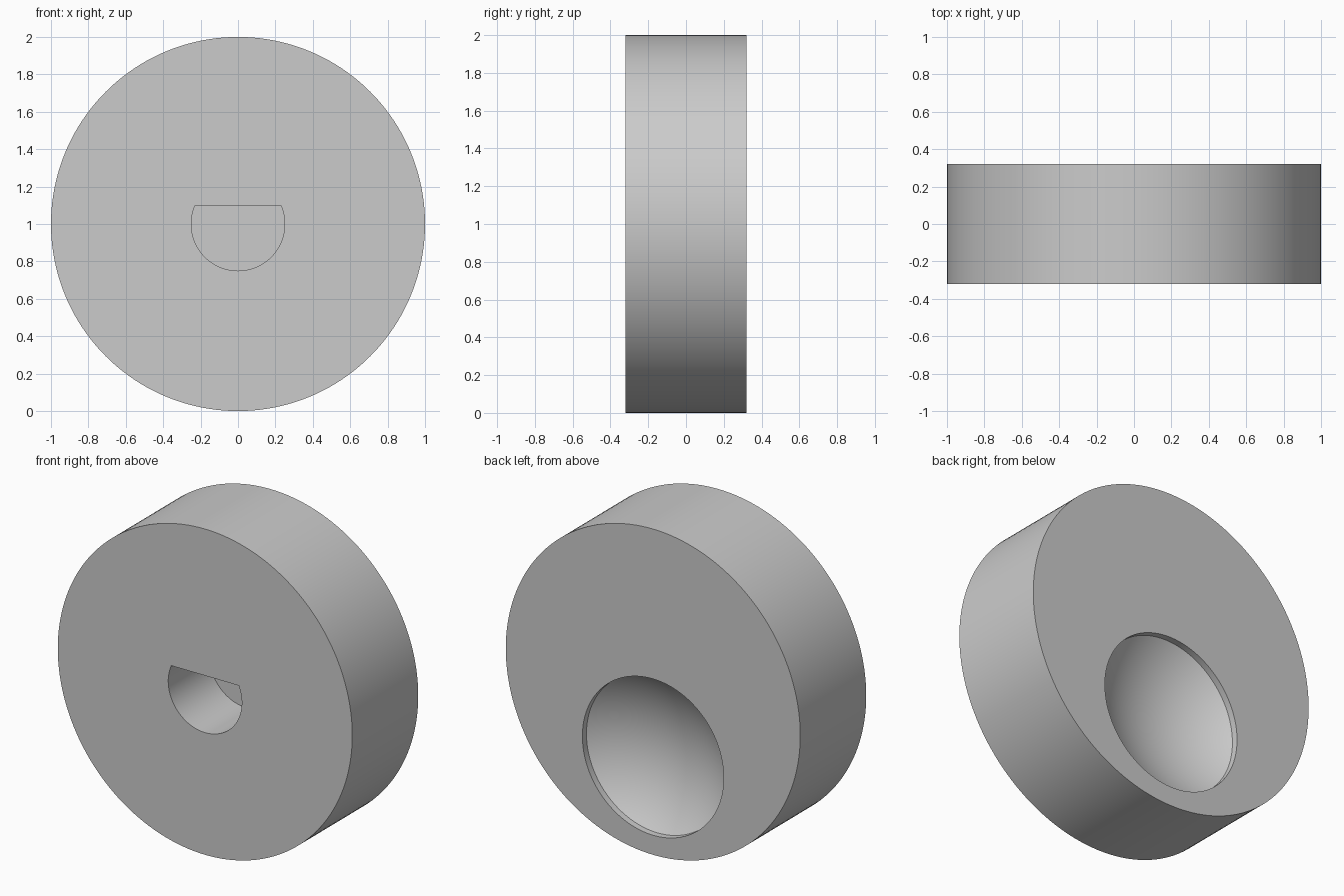
import bpy
import bmesh
from math import asin, cos, sin, pi, sqrt, radians
from mathutils import Vector

RADIUS, HALF = 1.0, 0.32              # disc radius and half thickness
BORE_R, BORE_FLAT, BORE_DEPTH = 0.25, 0.1, 0.4
DIMPLE_R, DIMPLE_Z, WALL, BOWL_R = 0.48, 0.6, 0.04, 0.8
OVERSHOOT = 0.1                       # cutters reach past the faces

cube = bpy.data.objects.get("Cube")
if cube:
    bpy.data.objects.remove(cube, do_unlink=True)

grey = bpy.data.materials.new("plain_grey")
grey.use_nodes = True
colour = (0.6, 0.6, 0.6, 1)
grey.diffuse_color = colour
grey.node_tree.nodes["Principled BSDF"].inputs["Base Color"].default_value = colour


def add_object(name, bm):
    bmesh.ops.recalc_face_normals(bm, faces=bm.faces)
    mesh = bpy.data.meshes.new(name)
    bm.to_mesh(mesh)
    bm.free()
    mesh.materials.append(grey)
    obj = bpy.data.objects.new(name, mesh)
    bpy.context.collection.objects.link(obj)
    return obj


def arc(radius, start, end, steps):
    angles = [start + (end - start) * i / steps for i in range(steps + 1)]
    return [(radius * cos(a), radius * sin(a)) for a in angles]


def prism(name, outline, y0, y1):
    """Extrude an xz outline, centred on the disc axis, along y."""
    bm = bmesh.new()
    face = bm.faces.new([bm.verts.new((x, y0, RADIUS + z)) for x, z in outline])
    grown = bmesh.ops.extrude_face_region(bm, geom=[face])["geom"]
    verts = [v for v in grown if isinstance(v, bmesh.types.BMVert)]
    bmesh.ops.translate(bm, verts=verts, vec=(0, y1 - y0, 0))
    return add_object(name, bm)


def lathe(name, profile, centre_z, steps):
    """Spin a (radius, y) profile round a y-parallel axis."""
    bm = bmesh.new()
    verts = [bm.verts.new((r, y, centre_z)) for r, y in profile]
    edges = [bm.edges.new(pair) for pair in zip(verts, verts[1:])]
    bmesh.ops.spin(bm, geom=verts + edges, cent=(0, 0, centre_z),
                   axis=Vector((0, 1, 0)), angle=2 * pi, steps=steps)
    bmesh.ops.remove_doubles(bm, verts=bm.verts, dist=0.0001)
    return add_object(name, bm)


# Main disc
disc = prism("knob_disc", arc(RADIUS, 0, 2 * pi, 160)[:-1], -HALF, HALF)

# D-shaped blind bore in the front
flat_angle = asin(BORE_FLAT / BORE_R)
bore = prism("shaft_bore_cutter", arc(BORE_R, pi - flat_angle, 2 * pi + flat_angle, 64),
             -HALF - OVERSHOOT, -HALF + BORE_DEPTH)

# Finger dimple in the back: a short straight wall, then a shallow spherical bowl
edge_y = HALF - WALL
bowl_centre = edge_y + sqrt(BOWL_R ** 2 - DIMPLE_R ** 2)
bowl = [(r, bowl_centre + y)
        for r, y in arc(BOWL_R, -pi / 2, asin(DIMPLE_R / BOWL_R) - pi / 2, 20)]
bowl[0] = (0, bowl[0][1])
top = HALF + OVERSHOOT
dimple = lathe("finger_dimple_cutter", bowl + [(DIMPLE_R, top), (0, top)], DIMPLE_Z, 96)

# Cut both recesses, then drop the cutters
bpy.ops.object.select_all(action="DESELECT")
bpy.context.view_layer.objects.active = disc
disc.select_set(True)
for cutter in (bore, dimple):
    cutter.hide_render = True
    mod = disc.modifiers.new(cutter.name, "BOOLEAN")
    mod.operation = "DIFFERENCE"
    mod.solver = "EXACT"
    mod.object = cutter
    bpy.ops.object.modifier_apply(modifier=mod.name)
    bpy.data.objects.remove(cutter, do_unlink=True)

bpy.ops.object.shade_smooth_by_angle(angle=radians(30))
